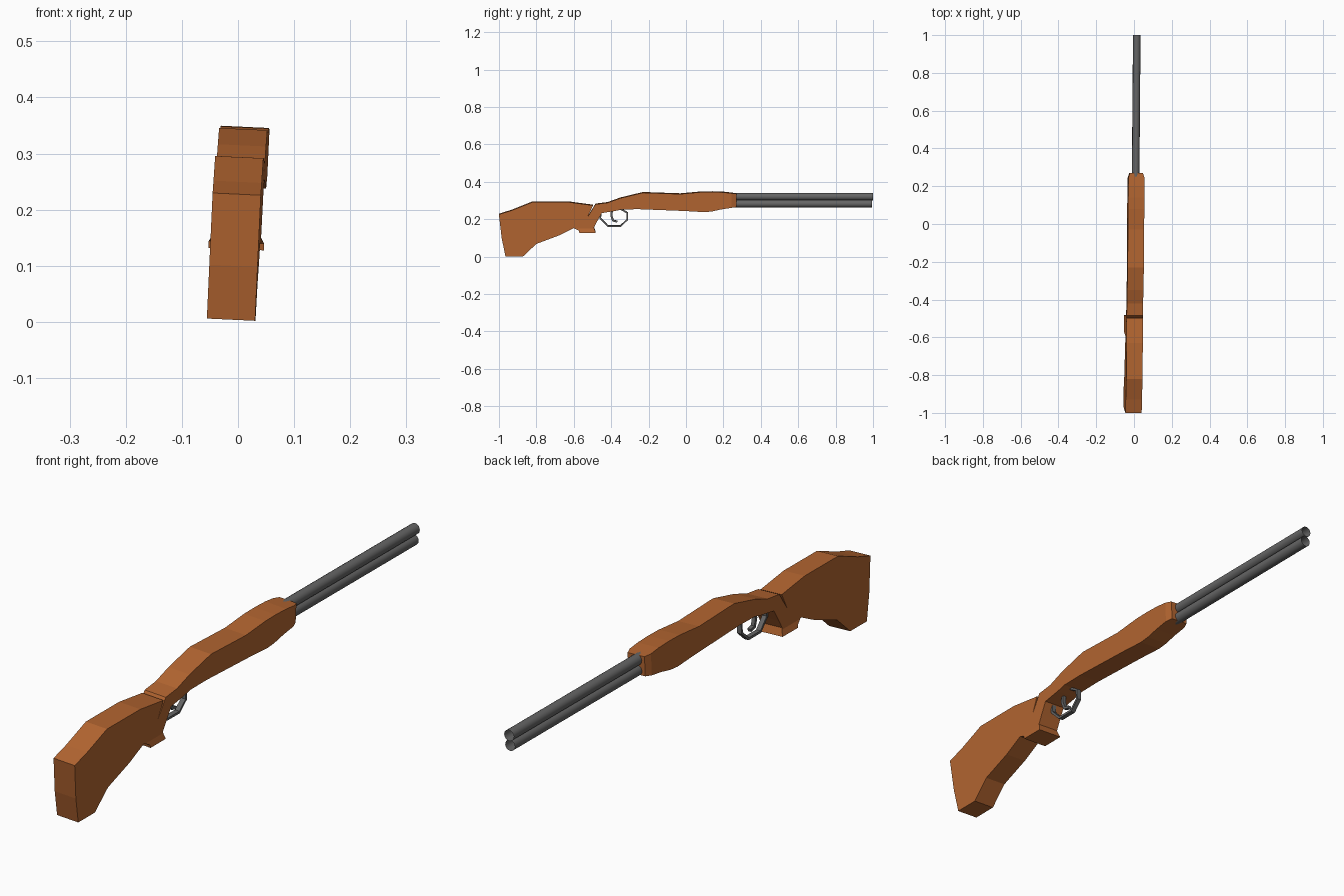
import bpy, bmesh
from math import pi
from mathutils import Matrix, Vector

if "Cube" in bpy.data.objects:
    bpy.data.objects.remove(bpy.data.objects["Cube"])

# The whole model leans slightly (small roll and yaw)
LEAN = (Matrix.Translation((-0.005, 0, 0)) @ Matrix.Rotation(-0.008, 4, 'Z')
        @ Matrix.Rotation(0.047, 4, 'Y'))


def material(name, color):
    m = bpy.data.materials.new(name)
    m.diffuse_color = (*color, 1)
    m.use_nodes = True
    m.node_tree.nodes["Principled BSDF"].inputs["Base Color"].default_value = m.diffuse_color
    return m


WOOD = material("wood", (0.45, 0.13, 0.03))
STEEL = material("dark_steel", (0.13, 0.13, 0.13))


def finish(bm, name, mat):
    bmesh.ops.recalc_face_normals(bm, faces=bm.faces[:])
    bm.transform(LEAN)
    me = bpy.data.meshes.new(name)
    bm.to_mesh(me)
    bm.free()
    me.materials.append(mat)
    ob = bpy.data.objects.new(name, me)
    bpy.context.collection.objects.link(ob)
    return ob


def slab(profile, half):
    """Extrude a (y, z) outline symmetrically across x."""
    bm = bmesh.new()
    face = bm.faces.new([bm.verts.new((-half, y, z)) for y, z in profile])
    new = bmesh.ops.extrude_face_region(bm, geom=[face], use_keep_orig=True)["geom"]
    bmesh.ops.translate(bm, vec=(2 * half, 0, 0),
                        verts=[v for v in new if isinstance(v, bmesh.types.BMVert)])
    return bm


def cut(bm, co, no):
    bmesh.ops.bisect_plane(bm, geom=bm.verts[:] + bm.edges[:] + bm.faces[:],
                           plane_co=co, plane_no=no)


# Wooden stock: butt, grip and fore-end in one outline with a slit behind the action
outline = [(-1.0, 0.228), (-0.93, 0.25), (-0.82, 0.294), (-0.63, 0.294), (-0.497, 0.276),
           (-0.525, 0.215), (-0.484, 0.282), (-0.42, 0.29), (-0.35, 0.315), (-0.23, 0.344),
           (-0.03, 0.337), (0.08, 0.347), (0.14, 0.348), (0.20, 0.346), (0.27, 0.338),
           (0.27, 0.267), (0.19, 0.255), (0.14, 0.244), (0.10, 0.24), (0.0, 0.246),
           (-0.25, 0.256), (-0.34, 0.255), (-0.38, 0.246), (-0.45, 0.235), (-0.475, 0.19),
           (-0.492, 0.158), (-0.483, 0.13), (-0.57, 0.13), (-0.573, 0.142), (-0.60, 0.155),
           (-0.68, 0.115), (-0.80, 0.07), (-0.87, 0.004), (-0.965, 0.004), (-0.985, 0.1)]
bm = slab(outline, 0.043)
cut(bm, (0, 0.245, 0), (0, 1, 0))
cut(bm, (0, 0, 0.152), (0, 0, 1))
for v in bm.verts:
    if v.co.y > 0.26:                                        # tapered nose
        v.co.x *= 0.8
    elif -0.58 < v.co.y < -0.47 and v.co.z < 0.148:          # flared grip foot
        v.co.x *= 1.15
finish(bm, "stock", WOOD)

# Two open barrels, one above the other
for name, x, z, end in (("upper_barrel", -0.003, 0.321, 1.0), ("lower_barrel", -0.002, 0.283, 0.995)):
    bm = bmesh.new()
    length = end - 0.2
    bmesh.ops.create_cone(bm, cap_ends=False, segments=16, radius1=0.0197, radius2=0.0197,
                          depth=length,
                          matrix=Matrix.Translation((x, end - length / 2, z))
                          @ Matrix.Rotation(pi / 2, 4, 'X'))
    ob = finish(bm, name, STEEL)
    ob.data.polygons.foreach_set("use_smooth", [True] * len(ob.data.polygons))


def strip(name, path, width, thick):
    """Bent metal strip following a (y, z) path."""
    pts = [Vector(p) for p in path]
    left, right = [], []
    for i, p in enumerate(pts):
        d = (pts[min(i + 1, len(pts) - 1)] - pts[max(i - 1, 0)]).normalized()
        n = Vector((-d.y, d.x)) * thick / 2
        left.append(p + n)
        right.append(p - n)
    return finish(slab(left + right[::-1], width / 2), name, STEEL)


# Trigger guard and trigger
strip("trigger_guard", [(-0.455, 0.245), (-0.458, 0.205), (-0.418, 0.164), (-0.35, 0.164),
                        (-0.314, 0.198), (-0.314, 0.235), (-0.35, 0.256)], 0.018, 0.009)
strip("trigger", [(-0.395, 0.255), (-0.399, 0.22), (-0.39, 0.193), (-0.367, 0.187)], 0.014, 0.011)
